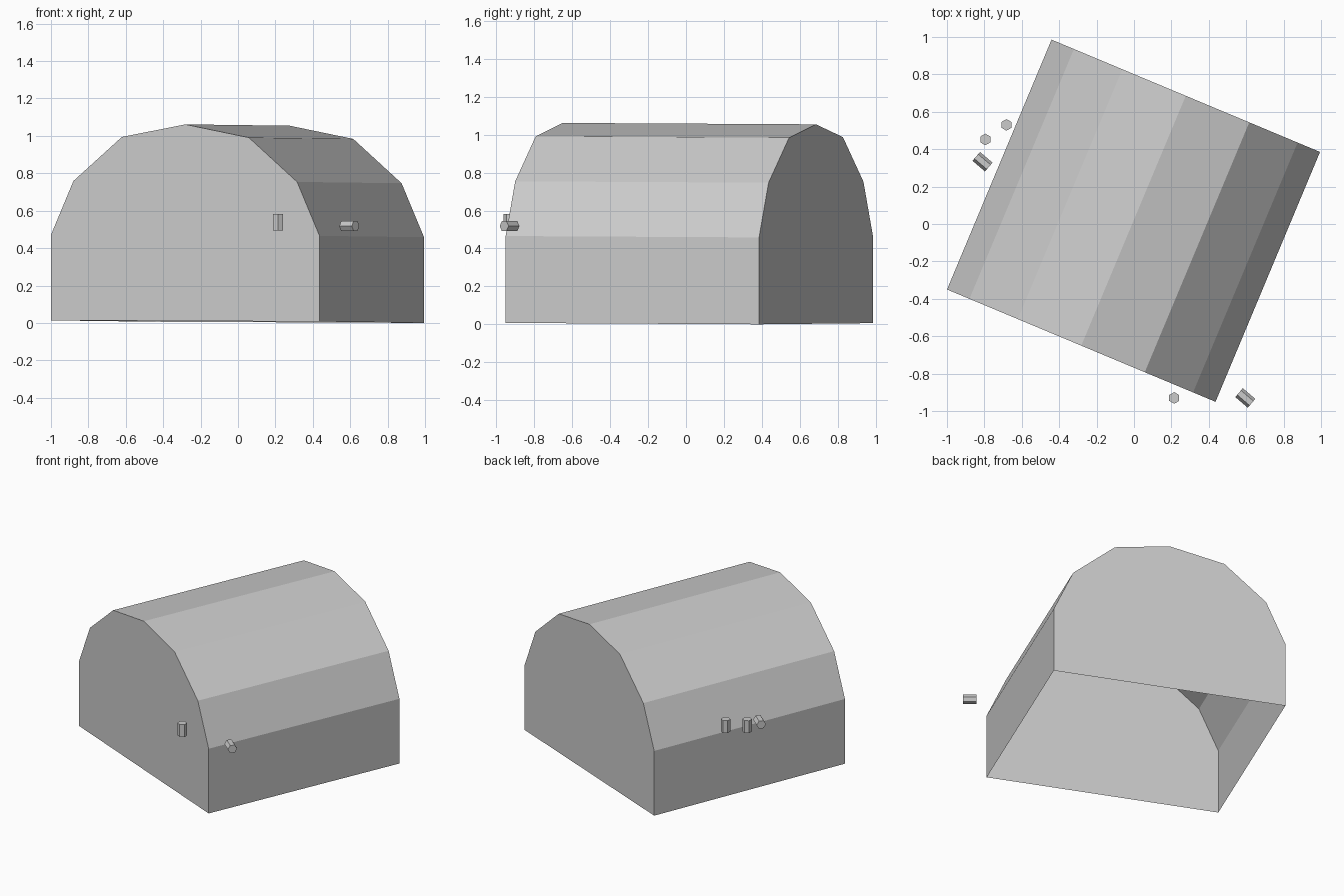
import bpy, bmesh, math
from mathutils import Matrix, Vector

if "Cube" in bpy.data.objects:
    bpy.data.objects.remove(bpy.data.objects["Cube"])

grey = bpy.data.materials.new("light grey")
grey.diffuse_color = (0.6, 0.6, 0.6, 1)
grey.use_nodes = True
grey.node_tree.nodes["Principled BSDF"].inputs["Base Color"].default_value = grey.diffuse_color


def add_object(name, bm):
    mesh = bpy.data.meshes.new(name)
    bm.to_mesh(mesh)
    bm.free()
    mesh.materials.append(grey)
    obj = bpy.data.objects.new(name, mesh)
    bpy.context.collection.objects.link(obj)
    return obj


# Arched shed shell, open underneath: half profile mirrored into an arch
half = [(0.778, 0.007), (0.778, 0.465), (0.648, 0.753), (0.368, 0.989)]
arch = half + [(0, 1.058)] + [(-x, z) for x, z in reversed(half)]
depth = 0.724
bm = bmesh.new()
# the shell leans very slightly down to the back right
front, back = [[bm.verts.new((x, y, z - 0.005 * y - 0.004 * x)) for x, z in arch]
               for y in (-depth, depth)]
bm.faces.new(front)
bm.faces.new(back)
for i in range(len(arch) - 1):
    bm.faces.new((front[i], front[i + 1], back[i + 1], back[i]))
bmesh.ops.recalc_face_normals(bm, faces=bm.faces)
bmesh.ops.transform(bm, verts=bm.verts,
                    matrix=Matrix.Translation((-0.0025, 0.0175, 0))
                    @ Matrix.Rotation(math.radians(-22.7), 4, 'Z'))
add_object("shed_shell", bm)


# Small six-sided pegs beside the walls
def peg(name, centre, axis):
    bm = bmesh.new()
    bmesh.ops.create_cone(bm, cap_ends=True, segments=6, radius1=0.031,
                          radius2=0.031, depth=0.088)
    turn = Vector(axis).to_track_quat('Z', 'Y').to_matrix().to_4x4()
    # pegs lying down rest on a flat side
    spin = Matrix.Rotation(math.radians(0 if axis[2] else 30), 4, 'Z')
    bmesh.ops.transform(bm, verts=bm.verts,
                        matrix=Matrix.Translation(centre) @ turn @ spin)
    return add_object(name, bm)


upright, lying = (0, 0, 1), (0.76, -0.65, 0)
peg("front_upright_peg", (0.215, -0.93, 0.538), upright)
peg("front_lying_peg", (0.595, -0.93, 0.518), lying)
peg("left_upright_peg_1", (-0.795, 0.452, 0.538), upright)
peg("left_upright_peg_2", (-0.682, 0.53, 0.538), upright)
peg("left_lying_peg", (-0.81, 0.333, 0.52), lying)
